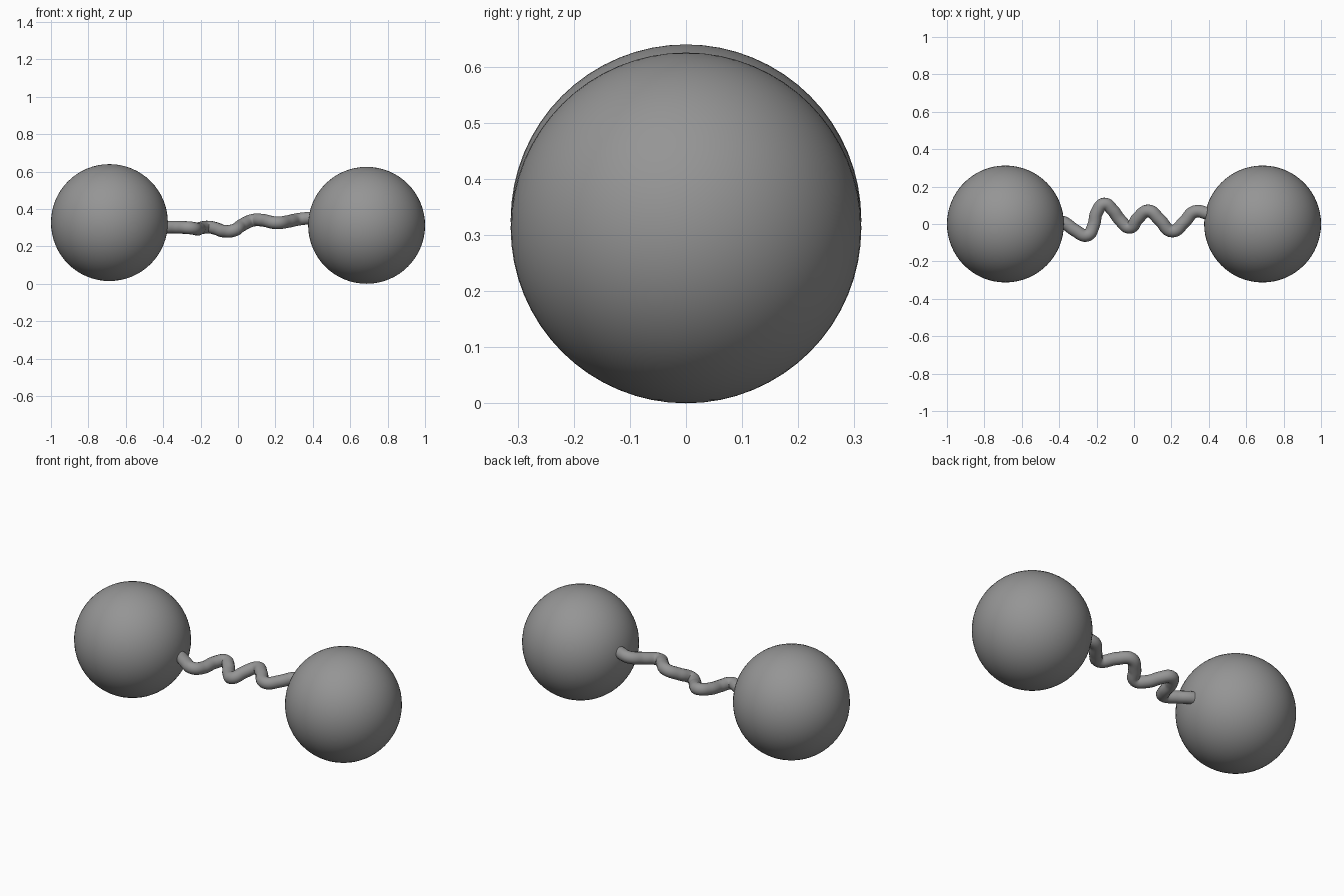
import bpy

if "Cube" in bpy.data.objects:
    bpy.data.objects.remove(bpy.data.objects["Cube"])

R = 0.3125
grey = bpy.data.materials.new("dark_grey")
grey.diffuse_color = (0.3, 0.3, 0.3, 1)
grey.use_nodes = True
grey.node_tree.nodes["Principled BSDF"].inputs["Base Color"].default_value = grey.diffuse_color


def ball(name, x, z):
    bpy.ops.mesh.primitive_uv_sphere_add(segments=64, ring_count=32, radius=R, location=(x, 0, z))
    ob = bpy.context.object
    ob.name = name
    ob.data.materials.append(grey)
    bpy.ops.object.shade_smooth()


# the two end balls
ball("left_ball", -0.6875, 0.327)
ball("right_ball", 0.6875, 0.3125)

# wavy cord joining them
path = [
    (-0.39, 0.014, 0.302), (-0.365, 0.002, 0.302), (-0.315, -0.034, 0.302),
    (-0.25, -0.060, 0.298), (-0.217, -0.01, 0.292), (-0.198, 0.065, 0.298),
    (-0.158, 0.107, 0.303), (-0.115, 0.075, 0.294), (-0.075, 0.022, 0.281),
    (-0.022, -0.018, 0.286), (0.02, 0.03, 0.313), (0.078, 0.070, 0.339),
    (0.135, 0.025, 0.339), (0.205, -0.038, 0.326), (0.268, 0.01, 0.333),
    (0.325, 0.066, 0.345), (0.40, 0.055, 0.353),
]
curve = bpy.data.curves.new("cord", "CURVE")
curve.dimensions = "3D"
curve.bevel_depth = 0.034
curve.bevel_resolution = 6
curve.use_fill_caps = True
curve.resolution_u = 8
spline = curve.splines.new("BEZIER")
spline.bezier_points.add(len(path) - 1)
for bp, co in zip(spline.bezier_points, path):
    bp.co = co
    bp.handle_left_type = bp.handle_right_type = "AUTO"
cord = bpy.data.objects.new("cord", curve)
bpy.context.collection.objects.link(cord)

# turn the cord into a smooth mesh
bpy.ops.object.select_all(action="DESELECT")
cord.select_set(True)
bpy.context.view_layer.objects.active = cord
bpy.ops.object.convert(target="MESH")
cord = bpy.context.object
cord.data.materials.clear()
cord.data.materials.append(grey)
bpy.ops.object.shade_smooth_by_angle()
